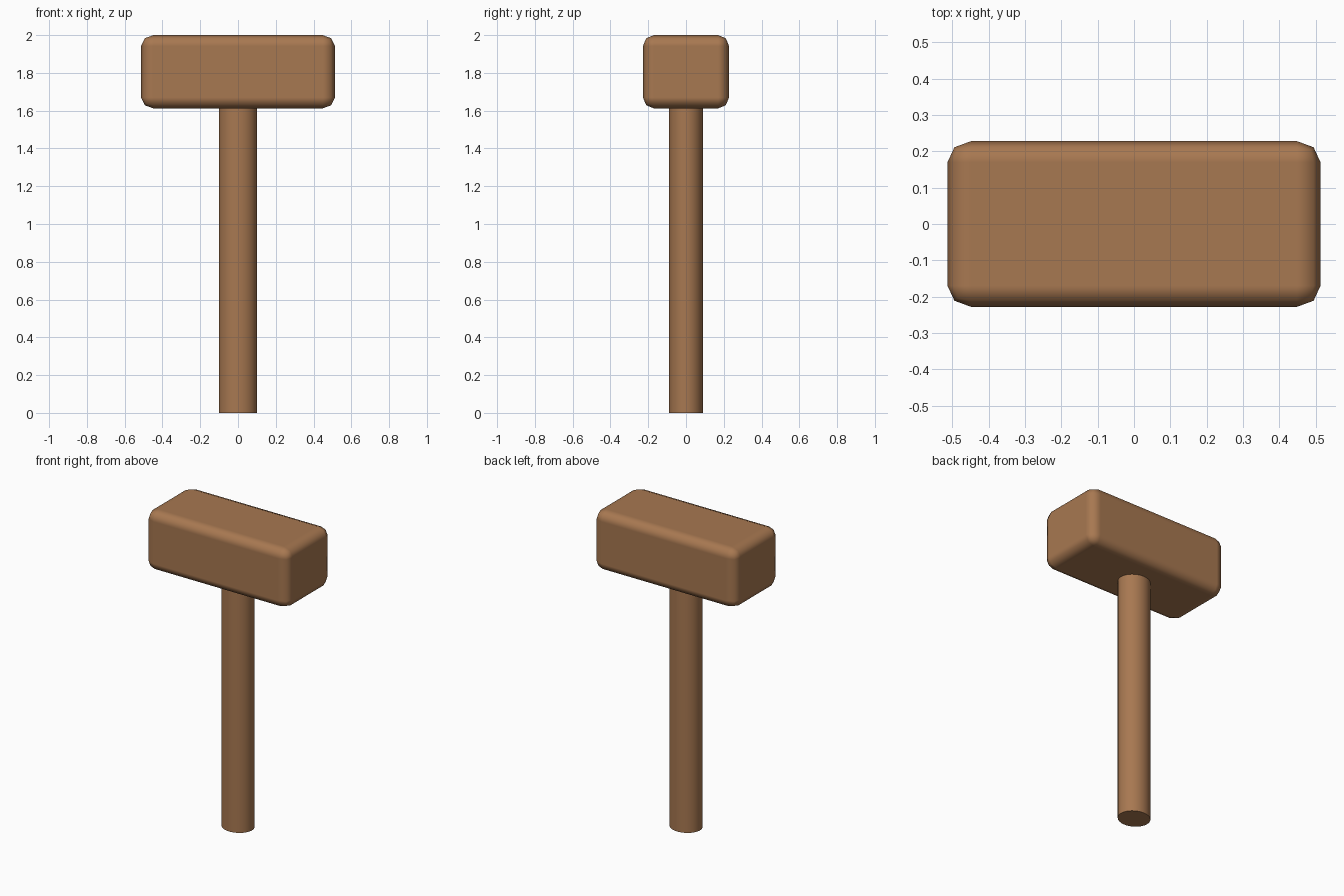
import bpy
import bmesh
import math
from mathutils import Matrix

if "Cube" in bpy.data.objects:
    bpy.data.objects.remove(bpy.data.objects["Cube"])

wood = bpy.data.materials.new("brown wood")
wood.diffuse_color = (0.39, 0.188, 0.082, 1.0)
wood.use_nodes = True
wood.node_tree.nodes["Principled BSDF"].inputs["Base Color"].default_value = wood.diffuse_color

STRETCH = 1.12  # the mallet is slightly wider along x


def make_object(name, bm):
    mesh = bpy.data.meshes.new(name)
    bm.to_mesh(mesh)
    bm.free()
    mesh.materials.append(wood)
    obj = bpy.data.objects.new(name, mesh)
    bpy.context.collection.objects.link(obj)
    return obj


def smooth(obj, degrees):
    bpy.ops.object.select_all(action='DESELECT')
    obj.select_set(True)
    bpy.context.view_layer.objects.active = obj
    bpy.ops.object.shade_smooth_by_angle(angle=math.radians(degrees))


# Mallet head: box with softly rounded edges
HEAD_X, HEAD_Y, Z0, Z1 = 1.026, 0.456, 1.612, 2.0
bm = bmesh.new()
bmesh.ops.create_cube(bm, size=1.0)
bm.transform(Matrix.Translation((0, 0, (Z0 + Z1) / 2))
             @ Matrix.Diagonal((HEAD_X / STRETCH, HEAD_Y, Z1 - Z0, 1)))
head = make_object("mallet_head", bm)
head.scale.x = STRETCH
bevel = head.modifiers.new("rounded edges", 'BEVEL')
bevel.width = 0.058
bevel.segments = 2
bevel.harden_normals = True
smooth(head, 60)

# Handle: slightly oval shaft running up into the head
TOP = 1.66
bm = bmesh.new()
bmesh.ops.create_cone(bm, cap_ends=True, segments=32,
                      radius1=0.09, radius2=0.09, depth=TOP)
bm.transform(Matrix.Translation((0, 0, TOP / 2))
             @ Matrix.Diagonal((STRETCH, 1, 1, 1)))
handle = make_object("handle", bm)
smooth(handle, 40)
